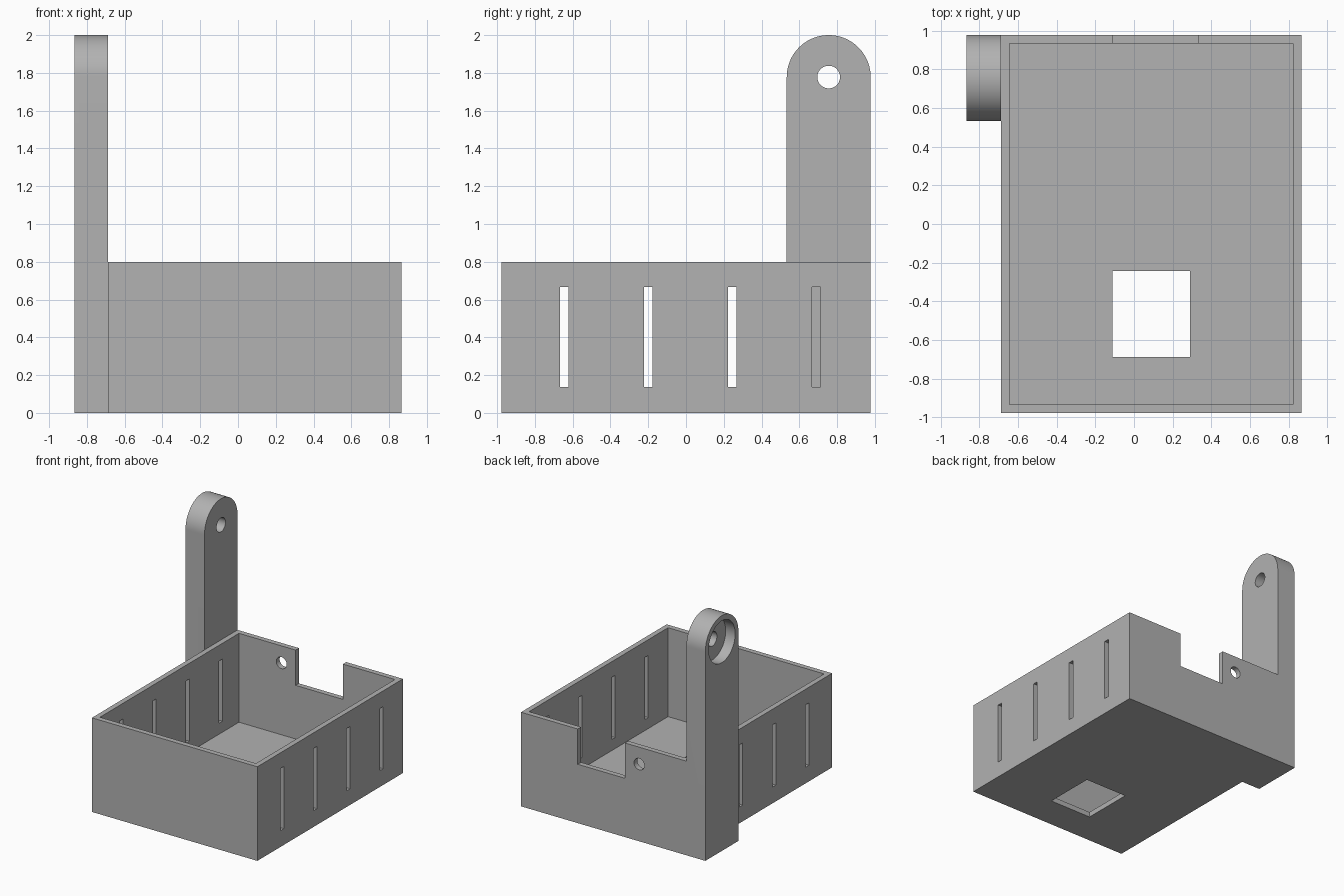
import bpy
import math
from mathutils import Matrix

if "Cube" in bpy.data.objects:
    bpy.data.objects.remove(bpy.data.objects["Cube"], do_unlink=True)

MM = 1 / 45            # drawing unit: millimetres
WALL = 2
LEFT, RIGHT, DEPTH, HEIGHT = -31, 39, 44, 36
POST_X, POST_R, POST_Y, POST_Z = -39, 10, 34, 80

grey = bpy.data.materials.new("plain_grey")
grey.use_nodes = True
colour = (0.445, 0.445, 0.445, 1)
grey.diffuse_color = colour
grey.node_tree.nodes["Principled BSDF"].inputs["Base Color"].default_value = colour


def block(name, x, y, z):
    """Box from (low, high) ranges in millimetres."""
    bpy.ops.mesh.primitive_cube_add(size=1)
    ob = bpy.context.object
    ob.name = name
    spans = (x, y, z)
    move = Matrix.Translation([MM * (a + b) / 2 for a, b in spans])
    ob.data.transform(move @ Matrix.Diagonal([MM * (b - a) for a, b in spans] + [1]))
    ob.data.materials.append(grey)
    return ob


def rod(name, radius, axis, span, centre, sides=64):
    """Cylinder along x or y over span, centred on the other two coordinates."""
    bpy.ops.mesh.primitive_cylinder_add(vertices=sides, radius=radius * MM,
                                        depth=(span[1] - span[0]) * MM)
    ob = bpy.context.object
    ob.name = name
    mid = sum(span) / 2
    where = (mid, *centre) if axis == "X" else (centre[0], mid, centre[1])
    turn = Matrix.Rotation(math.pi / 2, 4, "Y" if axis == "X" else "X")
    ob.data.transform(Matrix.Translation([MM * c for c in where]) @ turn)
    ob.data.materials.append(grey)
    return ob


def combine(target, tool, operation="DIFFERENCE"):
    """Apply a boolean and remove the tool."""
    mod = target.modifiers.new("shape", "BOOLEAN")
    mod.operation, mod.solver, mod.object = operation, "EXACT", tool
    bpy.context.view_layer.objects.active = target
    bpy.ops.object.modifier_apply(modifier=mod.name)
    bpy.data.objects.remove(tool, do_unlink=True)


# Open tray
tray = block("tray_with_post", (LEFT, RIGHT), (-DEPTH, DEPTH), (0, HEIGHT))
combine(tray, block("cavity", (LEFT + WALL, RIGHT - WALL),
                    (WALL - DEPTH, DEPTH - WALL), (WALL, HEIGHT + 5)))

# Vent slots through both side walls
for y in (-29, -9, 11, 31):
    combine(tray, block("slot", (LEFT - 5, RIGHT + 5), (y - 1, y + 1), (6.2, 30)))

# Floor window, back notch and small cable hole
combine(tray, block("floor_window", (-5, 13), (-31, -11), (-5, 5)))
combine(tray, block("back_notch", (-5, 15), (DEPTH - 5, DEPTH + 5), (22.5, HEIGHT + 5)))
combine(tray, rod("cable_hole", 2.2, "Y", (DEPTH - 5, DEPTH + 5), (-11, 29.5), 32))

# Round-topped post with a through hole and an outer recess
post = block("post", (POST_X, LEFT), (POST_Y - POST_R, DEPTH), (0, POST_Z))
combine(post, rod("post_top", POST_R, "X", (POST_X, LEFT), (POST_Y, POST_Z), 96), "UNION")
combine(post, rod("recess", 8, "X", (POST_X - 4, POST_X + 4), (POST_Y, POST_Z)))
combine(post, rod("pivot_hole", 2.7, "X", (POST_X - 5, LEFT + 5), (POST_Y, POST_Z), 48))
combine(tray, post, "UNION")

bpy.ops.object.select_all(action="DESELECT")
tray.select_set(True)
bpy.context.view_layer.objects.active = tray
bpy.ops.object.shade_smooth_by_angle(angle=math.radians(30))
